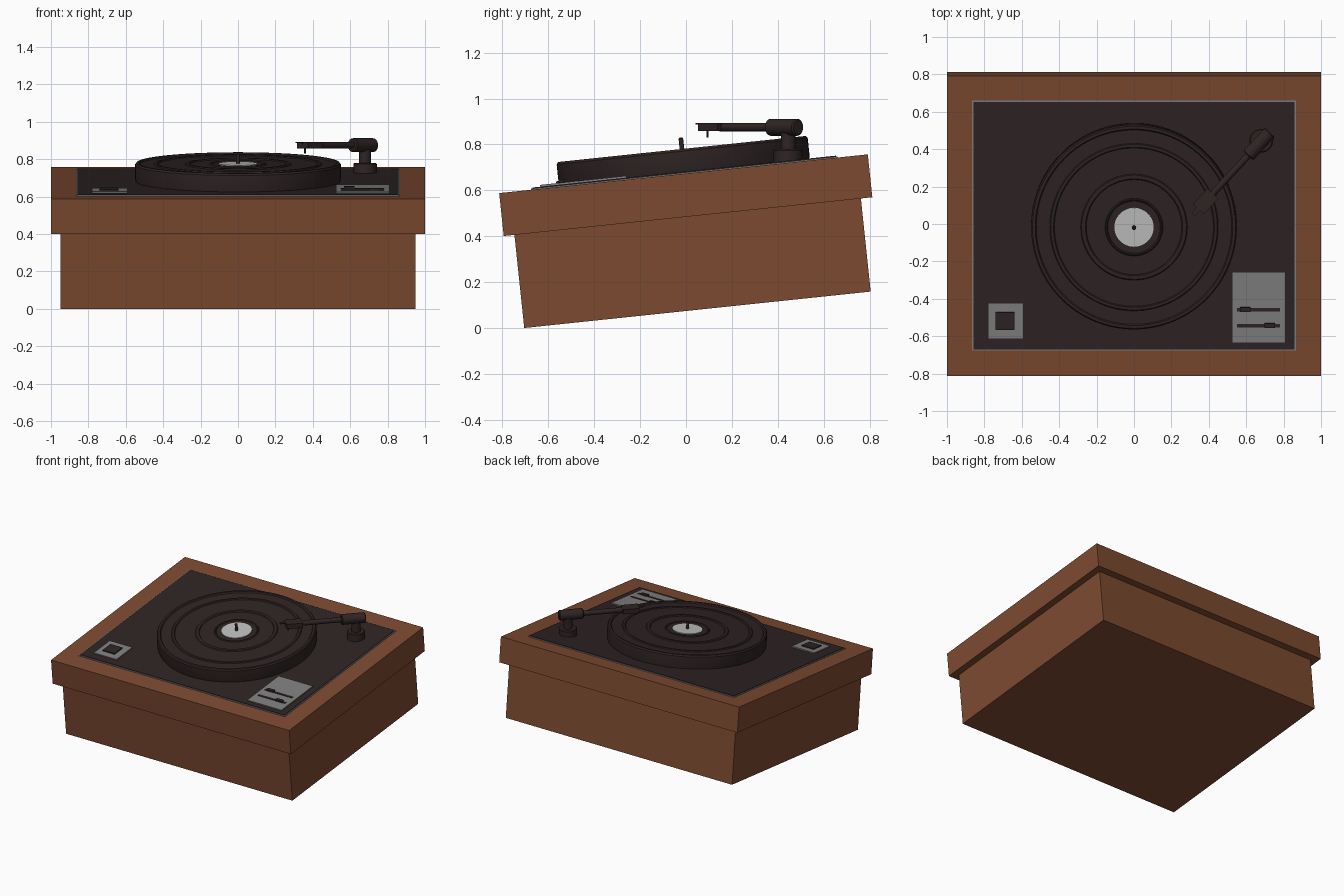
import bpy, bmesh, math
from mathutils import Matrix, Vector

if "Cube" in bpy.data.objects:
    bpy.data.objects.remove(bpy.data.objects["Cube"])

# The whole cabinet leans back: local frame is tilted about x
TILT = Matrix.Rotation(math.radians(6), 4, 'X')
WORLD = Matrix.Identity(4)


def material(name, rgb):
    m = bpy.data.materials.new(name)
    lin = [(c / 255 / 12.92) if c / 255 <= 0.04045 else ((c / 255 + 0.055) / 1.055) ** 2.4 for c in rgb]
    m.diffuse_color = (*lin, 1)
    m.use_nodes = True
    m.node_tree.nodes["Principled BSDF"].inputs["Base Color"].default_value = m.diffuse_color
    return m


WOOD = material("walnut_wood", (124, 74, 48))
DARK = material("dark_plastic", (47, 36, 36))
GREY = material("grey_metal", (128, 128, 128))
LIGHT = material("light_label", (192, 192, 192))


def finish(name, bm, mat, matrix, smooth=False):
    bmesh.ops.recalc_face_normals(bm, faces=bm.faces)
    bm.transform(matrix)
    me = bpy.data.meshes.new(name)
    bm.to_mesh(me)
    bm.free()
    me.materials.append(mat)
    ob = bpy.data.objects.new(name, me)
    bpy.context.collection.objects.link(ob)
    if smooth:
        bpy.ops.object.select_all(action='DESELECT')
        ob.select_set(True)
        bpy.context.view_layer.objects.active = ob
        bpy.ops.object.shade_smooth_by_angle(angle=math.radians(30))
    return ob


def box(name, x, y, z, mat, matrix=TILT):
    """Box from (min, max) ranges."""
    bm = bmesh.new()
    bmesh.ops.create_cube(bm, size=1)
    for v in bm.verts:
        v.co = [(a + b) / 2 + c * (b - a) for (a, b), c in zip((x, y, z), v.co)]
    return finish(name, bm, mat, matrix)


def lathe(name, profile, mat, matrix, steps=96):
    """Spin an (r, z) profile around z; profile starts and ends on the axis."""
    bm = bmesh.new()
    vs = [bm.verts.new((r, 0, z)) for r, z in profile]
    es = [bm.edges.new(p) for p in zip(vs, vs[1:])]
    bmesh.ops.spin(bm, geom=vs + es, axis=(0, 0, 1), cent=(0, 0, 0),
                   angle=math.tau, steps=steps, use_duplicate=False)
    bmesh.ops.remove_doubles(bm, verts=bm.verts, dist=1e-5)
    return finish(name, bm, mat, matrix, True)


def rod(name, p, q, r, mat, matrix=WORLD, bevel=0.0, steps=32):
    """Cylinder between two points, with optional chamfered ends."""
    p, q = Vector(p), Vector(q)
    d = q - p
    n = d.length
    m = matrix @ Matrix.Translation(p) @ d.to_track_quat('Z', 'Y').to_matrix().to_4x4()
    prof = [(0, 0), (r - bevel, 0), (r, bevel), (r, n - bevel), (r - bevel, n), (0, n)]
    if not bevel:
        prof = [(0, 0), (r, 0), (r, n), (0, n)]
    return lathe(name, prof, mat, m, steps)


# Cabinet
box("lower_cabinet", (-0.95, 0.95), (-0.701, 0.817), (0.074, 0.483), WOOD)
box("upper_cabinet", (-1, 1), (-0.748, 0.867), (0.482, 0.67), WOOD)

# Deck with thin metal trim around it
box("deck_trim", (-0.865, 0.865), (-0.609, 0.735), (0.668, 0.675), GREY)
box("deck_panel", (-0.858, 0.858), (-0.602, 0.728), (0.668, 0.679), DARK)

# Platter with stepped record rings on top
profile = [(0, 0.672), (0.545, 0.672), (0.55, 0.69), (0.55, 0.768), (0.543, 0.778), (0.528, 0.778),
           (0.522, 0.77), (0.50, 0.77)]
for r0, r1 in ((0.45, 0.425), (0.285, 0.255), (0.155, 0.14)):
    profile += [(r0, 0.77), (r0 - 0.005, 0.776), (r1 + 0.005, 0.776), (r1, 0.77)]
profile.append((0, 0.77))
PLATTER = TILT @ Matrix.Translation((0, 0.064, 0))
lathe("platter", profile, DARK, PLATTER, 128)
rod("record_label", (0, 0, 0.768), (0, 0, 0.775), 0.105, LIGHT, PLATTER, steps=64)
rod("spindle", (0, 0, 0.77), (0, 0, 0.828), 0.01, DARK, PLATTER, bevel=0.005, steps=16)

# Control plates, power button and sliders
box("button_plate", (-0.78, -0.59), (-0.546, -0.355), (0.677, 0.687), GREY)
box("power_button", (-0.74, -0.64), (-0.497, -0.402), (0.68, 0.695), DARK)
box("slider_plate", (0.523, 0.81), (-0.567, -0.189), (0.677, 0.687), GREY)
for i, (y, knob) in enumerate(((-0.388, 0.595), (-0.474, 0.727))):
    box(f"slider_slot_{i + 1}", (0.55, 0.78), (y - 0.009, y + 0.009), (0.684, 0.69), DARK)
    box(f"slider_knob_{i + 1}", (knob - 0.028, knob + 0.028), (y - 0.011, y + 0.013), (0.684, 0.699), DARK)

# Tonearm: foot, column, pivot drum, tube, head shell and needle
rod("tonearm_foot", (0.68, 0.445, 0.71), (0.68, 0.445, 0.78), 0.063, DARK, bevel=0.006, steps=48)
rod("tonearm_column", (0.68, 0.445, 0.77), (0.68, 0.445, 0.86), 0.032, DARK)
ANGLE = math.radians(47)
ARM = Matrix.Translation((0.668, 0.427, 0.875)) @ Matrix.Rotation(ANGLE, 4, 'Z')
rod("pivot_drum", (-0.085, 0, 0), (0.085, 0, 0), 0.037, DARK, ARM, bevel=0.006)
rod("tonearm_tube", (-0.38, 0, 0), (-0.08, 0, 0), 0.018, DARK, ARM)
box("head_shell", (-0.475, -0.36), (-0.04, 0.04), (-0.017, 0.018), DARK, ARM)
box("finger_lift", (-0.515, -0.46), (-0.012, 0.012), (0.011, 0.018), DARK, ARM)
rod("needle", (-0.455, 0, -0.045), (-0.455, 0, 0), 0.005, DARK, ARM, steps=12)
